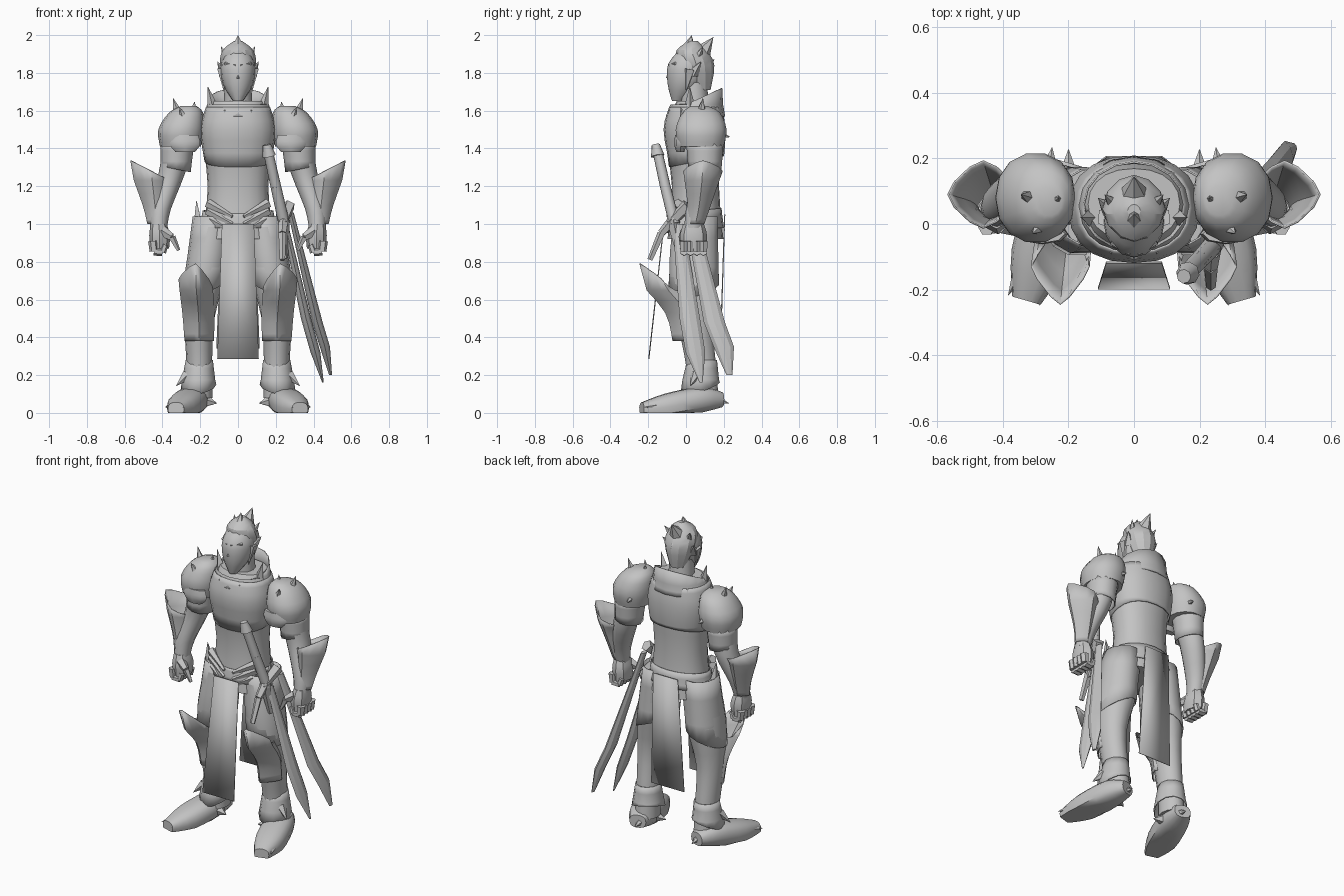
import bpy, bmesh, math
from mathutils import Vector, Matrix

if "Cube" in bpy.data.objects:
    bpy.data.objects.remove(bpy.data.objects["Cube"])

shade = (.55, .55, .55, 1)
grey = bpy.data.materials.new("plain grey")
grey.use_nodes = True
grey.diffuse_color = shade
grey.node_tree.nodes["Principled BSDF"].inputs["Base Color"].default_value = shade


def finish(name, bm, both=False, thickness=0, angle=40):
    """Turn a bmesh into a shaded object, mirrored to the other side if asked."""
    bmesh.ops.recalc_face_normals(bm, faces=bm.faces)
    mesh = bpy.data.meshes.new(name)
    bm.to_mesh(mesh)
    bm.free()
    mesh.materials.append(grey)
    part = bpy.data.objects.new(name, mesh)
    bpy.context.scene.collection.objects.link(part)
    bpy.ops.object.select_all(action="DESELECT")
    part.select_set(True)
    bpy.context.view_layer.objects.active = part
    bpy.ops.object.shade_smooth_by_angle(angle=math.radians(angle))
    if thickness:
        part.modifiers.new("thickness", "SOLIDIFY").thickness = thickness
    if both:
        part.modifiers.new("mirror", "MIRROR").use_mirror_merge = False


def blend(keys, steps):
    """Smooth curve through a few key stations."""
    keys = [Vector(key) for key in keys]
    padded = [keys[0]] + keys + [keys[-1]]
    stations = []
    for before, start, end, after in zip(padded, padded[1:], padded[2:], padded[3:]):
        for step in range(steps):
            t = step / steps
            ease = t * (1 - t)
            stations.append(start.lerp(end, t * t * (3 - 2 * t))
                            + (end - before) * ease * (1 - t) / 2
                            - (after - start) * ease * t / 2)
    return stations + [keys[-1]]


def loft(name, keys, depth=1, sides=12, power=1, steps=3, hollow=False, slope=(0, 0),
         both=False, matrix=Matrix(), angle=40):
    """Skin over stations (x, y, z, radius); depth stretches y, slope tilts the last rim."""
    bm = bmesh.new()
    stations = blend(keys, steps)
    loops = []
    for station in stations:
        loop = []
        for i in range(sides):
            turn = math.tau * i / sides
            c, s = math.cos(turn), math.sin(turn)
            dx = station.w * math.copysign(abs(c) ** power, c)
            dy = station.w * depth * math.copysign(abs(s) ** power, s)
            tilt = dx * slope[0] + dy * slope[1] if station is stations[-1] else 0
            point = matrix @ (station.xyz + Vector((dx, dy, tilt)))
            point.z = max(point.z, 0)
            loop.append(bm.verts.new(point))
        loops.append(loop)
    for lower, upper in zip(loops, loops[1:]):
        for i in range(sides):
            bm.faces.new((lower[i - 1], lower[i], upper[i], upper[i - 1]))
    if not hollow:
        bm.faces.new(loops[0])
        bm.faces.new(loops[-1])
    finish(name, bm, both, thickness=.006 if hollow else 0, angle=angle)


def rods(name, paths, radius, tip=0, sides=5, both=False):
    """Tapered rods or spikes that follow short paths of points."""
    bm = bmesh.new()
    for path in paths:
        points = [Vector(point) for point in path]
        spans = len(points) - 1
        for i, (start, end) in enumerate(zip(points, points[1:])):
            axis = end - start
            place = Matrix.Translation((start + end) / 2) @ axis.to_track_quat("Z", "Y").to_matrix().to_4x4()
            bmesh.ops.create_cone(bm, cap_ends=True, segments=sides, depth=axis.length, matrix=place,
                                  radius1=radius + (tip - radius) * i / spans,
                                  radius2=radius + (tip - radius) * (i + 1) / spans)
    finish(name, bm, both, angle=50)


def cloth(name, top, bottom):
    """Flat hanging panel between two edges (half width, y, z)."""
    bm = bmesh.new()
    corners = [(side * width, y, z) for (width, y, z), order in ((top, (-1, 1)), (bottom, (1, -1)))
               for side in order]
    bm.faces.new([bm.verts.new(corner) for corner in corners])
    finish(name, bm, thickness=.006)


# Torso, breastplate and collar
loft("torso", [(0, .05, .92, .19), (0, .05, 1.2, .16), (0, .04, 1.5, .19), (0, .06, 1.65, .14)],
     depth=.78, sides=20, power=.9)
loft("breastplate", [(0, .05, 1.62, .17), (0, .045, 1.5, .2), (0, .055, 1.33, .177)],
     depth=.82, sides=20, power=.88, hollow=True, slope=(0, .2))
loft("collar", [(0, .05, 1.57, .185), (0, .06, 1.66, .155)],
     depth=.85, sides=16, hollow=True, slope=(0, .45))
rods("collar_points", [[(.13, .02, 1.6), (.16, .02, 1.73)]], radius=.035, sides=4, both=True)
rods("chest_ridges", [[(.07, -.075, 1.6), (.07, -.1, 1.48), (.05, -.07, 1.3)]],
     radius=.015, sides=4, both=True)

# Head and hair
loft("neck", [(0, .05, 1.55, .08), (0, .04, 1.75, .07)])
loft("head", [(0, -.045, 1.65, .025), (0, -.005, 1.74, .08), (0, .01, 1.85, .09), (0, .03, 1.94, .04)],
     depth=1.15, sides=16)
loft("hair", [(0, .08, 1.71, .05), (0, .055, 1.84, .095), (0, .03, 1.92, .08), (0, .04, 1.97, .02)],
     power=1.1, angle=25)
rods("hair_crest", [[(0, .06, 1.87), (0, .145, 1.99)], [(0, 0, 1.87), (0, .03, 2)],
                    [(0, .07, 1.82), (0, .15, 1.87)]], radius=.07, sides=6)
rods("hair_tufts", [[(.05, .05, 1.86), (.09, .09, 1.94)], [(.07, .04, 1.8), (.11, .08, 1.86)],
                    [(.08, .02, 1.82), (.075, 0, 1.7)]], radius=.035, both=True)
rods("nose", [[(0, -.08, 1.83), (0, -.093, 1.77)]], radius=.006, tip=.014, sides=4)
rods("brow", [[(.01, -.085, 1.84), (.07, -.055, 1.85)]], radius=.012, tip=.008, both=True)

# Shoulder armour
loft("pauldron", [(.305, .08, 1.41, .108), (.3, .08, 1.5, .122), (.275, .08, 1.59, .09), (.26, .07, 1.625, .04)],
     depth=1.13, sides=14, power=.93, both=True)
loft("pauldron_front_plate", [(.28, -.03, 1.38, .05), (.28, -.03, 1.42, .08), (.28, -.03, 1.47, .07)],
     depth=.4, sides=8, both=True)
rods("pauldron_spikes", [[(.31, .08, 1.56), (.345, .09, 1.67)], [(.28, 0, 1.54), (.31, -.03, 1.62)],
                         [(.24, .07, 1.56), (.23, .08, 1.65)], [(.26, .15, 1.48), (.25, .235, 1.46)]],
     radius=.035, both=True)

# Arms, flared forearm guards and hands
loft("arm", [(.31, .08, 1.46, .08), (.35, .1, 1.27, .07), (.41, .06, 1.08, .055), (.42, .04, .98, .045)],
     depth=1.1, both=True)
loft("sleeve", [(.32, .1, 1.43, .09), (.33, .1, 1.29, .08)], depth=1.1, hollow=True,
     slope=(.2, 0), both=True)
loft("forearm_guard", [(.43, .05, 1, .05), (.44, .07, 1.1, .065), (.46, .09, 1.28, .11)],
     power=1.4, depth=.95, hollow=True, slope=(.5, 0), both=True)
loft("palm", [(.42, .04, 1, .042), (.415, .04, .94, .055), (.415, .04, .87, .05)],
     depth=1.3, sides=8, both=True)
knuckles = [.034 * i - .01 for i in range(4)]
rods("fingers", [[(.45, y, .91), (.445, y, .855), (.4, y, .85), (.385, y, .89)] for y in knuckles],
     radius=.026, tip=.016, sides=6, both=True)
rods("thumb", [[(.4, 0, .96), (.35, -.02, .93), (.315, -.02, .86)]], radius=.03, tip=.01, both=True)

# Belt, hip points and hanging cloths
loft("belt", [(0, .05, .98, .205), (0, .05, 1.07, .187)], depth=.74, sides=20, hollow=True,
     slope=(0, .1))
rods("belt_claws", [[(.16, -.04, 1.11 - drop), (.03, -.095, 1.04 - drop)] for drop in (0, .04, .08)],
     radius=.026, tip=.01, both=True)
rods("hip_points", [[(.21, .02, .96), (.22, .01, 1.13)]], radius=.04, sides=4, both=True)
cloth("front_cloth", top=(.085, -.12, 1), bottom=(.11, -.2, .285))
cloth("back_cloth", top=(.085, .208, 1.05), bottom=(.115, .185, .34))

# Legs, thigh and knee armour
loft("leg", [(.13, .05, 1.02, .1), (.17, .04, .75, .11), (.205, .045, .5, .08), (.205, .08, .25, .068),
             (.205, .09, .08, .07)], depth=1.2, sides=14, both=True)
loft("thigh_guard", [(.14, .05, 1.04, .1), (.175, .04, .66, .115)], depth=1.2, sides=14,
     hollow=True, slope=(-.4, .2), both=True)
loft("knee_guard", [(.205, .03, .38, .078), (.21, 0, .53, .085), (.225, -.13, .69, .09)],
     depth=1.3, power=1.6, hollow=True, slope=(.2, -.85), both=True)

# Boots, turned outward
stance = (Matrix.Translation((.215, .16, 0)) @ Matrix.Rotation(.28, 4, "Z")
          @ Matrix.Rotation(math.pi / 2, 4, "X"))
loft("boot", [(0, .07, -.03, .05), (0, .07, .08, .085), (0, .035, .27, .087), (0, .02, .41, .045)],
     depth=.8, sides=14, power=.8, matrix=stance, both=True)
loft("ankle_cuff", [(.205, .085, .28, .072), (.21, .075, .13, .095)], depth=1.1, hollow=True,
     slope=(-.2, .3), both=True)
rods("boot_spikes", [[(.2, .15, .07), (.2, .23, .05)], [(.16, .05, .06), (.11, .04, .05)],
                     [(.27, .05, .2), (.33, .02, .14)], [(.28, -.15, .04), (.29, -.25, .03)],
                     [(.34, -.13, .04), (.385, -.22, .03)]], radius=.03, both=True)

# Sword on the left hip with two trailing blades
rods("pommel", [[(.152, -.16, 1.42), (.165, -.15, 1.36)]], radius=.022, tip=.036, sides=8)
rods("sword_grip", [[(.16, -.15, 1.38), (.2, -.11, 1.2), (.245, -.06, 1)]], radius=.026, tip=.03, sides=8)
rods("sword_guard", [[(.27, .01, 1.1), (.24, -.07, 1.02), (.235, -.13, .95), (.235, -.19, .81)],
                     [(.24, -.07, 1.02), (.25, -.03, .82)]], radius=.035, tip=.015)
loft("front_blade", [(.25, -.04, 1, .015), (.36, .02, .5, .027), (.41, .05, .32, .026), (.45, .08, .16, .004)],
     depth=2, sides=8, power=1.3, steps=1, angle=20)
loft("rear_blade", [(.28, .02, 1.06, .015), (.42, .15, .48, .028), (.46, .2, .35, .027), (.49, .23, .2, .008)],
     depth=2, sides=8, power=1.3, steps=1, angle=20)
